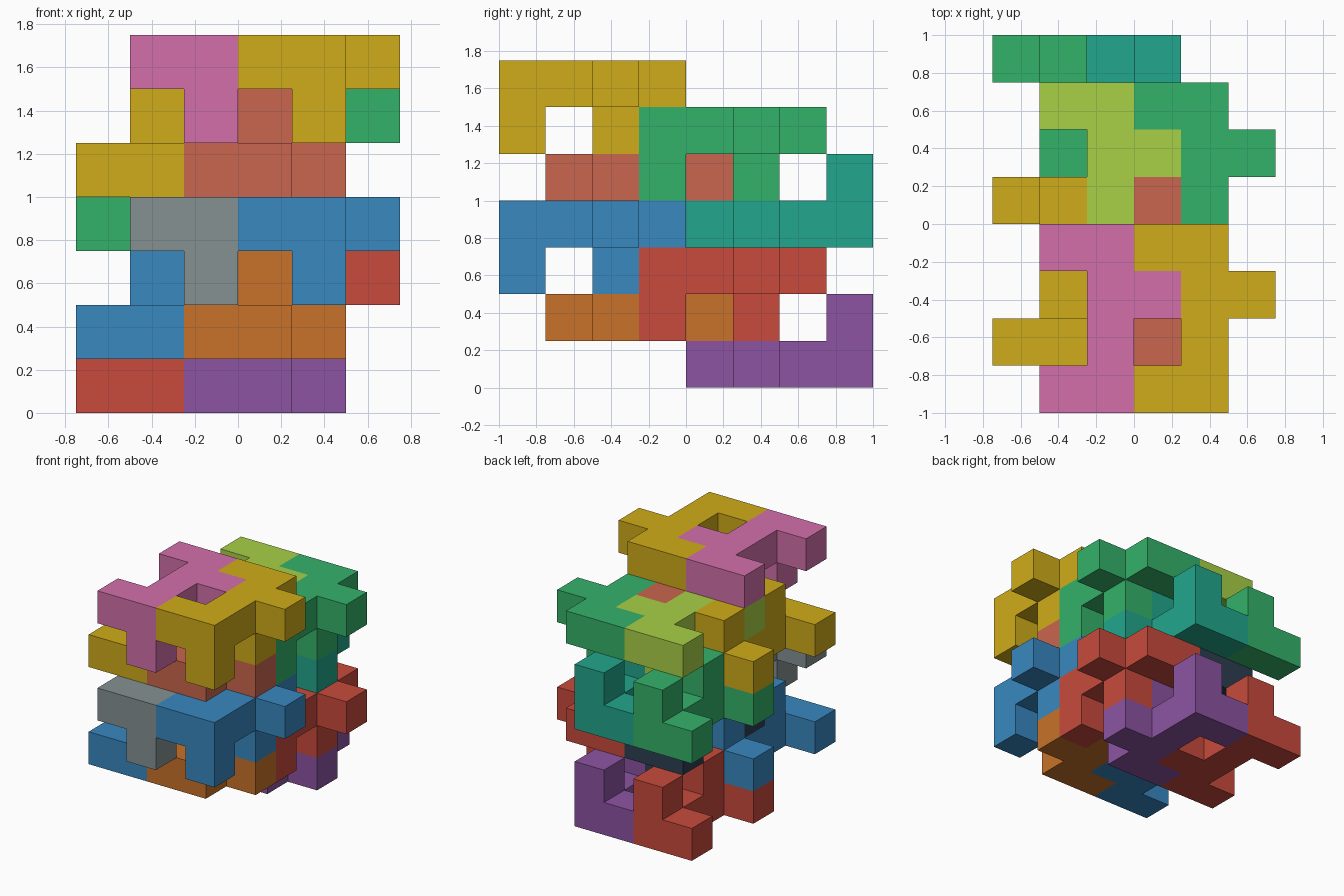
import bpy, bmesh, math
from mathutils import Vector

if "Cube" in bpy.data.objects:
    bpy.data.objects.remove(bpy.data.objects["Cube"])

U = 0.25  # edge of one cube cell

# One claw: hooked bar of seven cells in a plane, plus two pegs below it
CLAW = [(0, 0, -1), (1, 0, -1), (1, 1, -1), (1, 2, -1), (2, 2, -1),
        (0, 3, -1), (1, 3, -1), (1, 0, -2), (1, 2, -2)]


def claw_mesh(name):
    """Closed shell around the claw cells, without inner walls."""
    bm = bmesh.new()
    cells = set(CLAW)
    for cell in CLAW:
        for axis in range(3):
            for side in (0, 1):
                near = list(cell)
                near[axis] += 1 if side else -1
                if tuple(near) in cells:
                    continue
                b, c = (axis + 1) % 3, (axis + 2) % 3
                quad = []
                for s, t in ((0, 0), (1, 0), (1, 1), (0, 1)):
                    p = Vector(cell)
                    p[axis] += side
                    p[b] += s
                    p[c] += t
                    quad.append(bm.verts.new(p * U))
                bm.faces.new(quad if side else quad[::-1])
    bmesh.ops.remove_doubles(bm, verts=bm.verts, dist=1e-4)
    bmesh.ops.dissolve_limit(bm, angle_limit=0.01, verts=bm.verts, edges=bm.edges)
    me = bpy.data.meshes.new(name)
    bm.to_mesh(me)
    bm.free()
    return me


def material(name, rgb):
    m = bpy.data.materials.new(name)
    lin = [((v / 255 + 0.055) / 1.055) ** 2.4 if v > 10 else v / 255 / 12.92 for v in rgb]
    m.diffuse_color = (*lin, 1)
    m.use_nodes = True
    m.node_tree.nodes["Principled BSDF"].inputs["Base Color"].default_value = m.diffuse_color
    return m


COLOURS = {
    "pink": (212, 111, 170), "yellow": (208, 172, 25), "salmon": (201, 102, 77),
    "lime": (168, 208, 70), "green": (52, 178, 106), "teal": (34, 166, 140),
    "grey": (133, 145, 146), "blue": (56, 136, 192), "orange": (200, 114, 42),
    "slate": (44, 62, 80), "red": (200, 74, 60), "purple": (140, 84, 162),
}
MATS = {n: material(n, c) for n, c in COLOURS.items()}


def claw(name, colour, cell, flipped):
    me = claw_mesh(name)
    me.materials.append(MATS[colour])
    ob = bpy.data.objects.new(name, me)
    ob.location = Vector(cell) * U
    if flipped:
        ob.rotation_euler.x = math.pi
    bpy.context.collection.objects.link(ob)


# Each block: two claws hanging from above, two flipped claws rising from below
BLOCKS = [
    ("upper_front", 0, 0, ("pink", "yellow", "salmon")),
    ("upper_back", 3, -1, ("lime", "green", "teal")),
    ("lower_front", 0, -3, ("grey", "blue", "orange")),
    ("lower_back", 3, -4, ("slate", "red", "purple")),
]
for name, dy, dz, (first, shared, last) in BLOCKS:
    claw(name + "_top_left_claw", first, (-2, dy - 4, dz + 7), False)
    claw(name + "_top_right_claw", shared, (0, dy - 4, dz + 7), False)
    claw(name + "_bottom_left_claw", shared, (-3, dy + 1, dz + 4), True)
    claw(name + "_bottom_right_claw", last, (-1, dy + 1, dz + 4), True)
